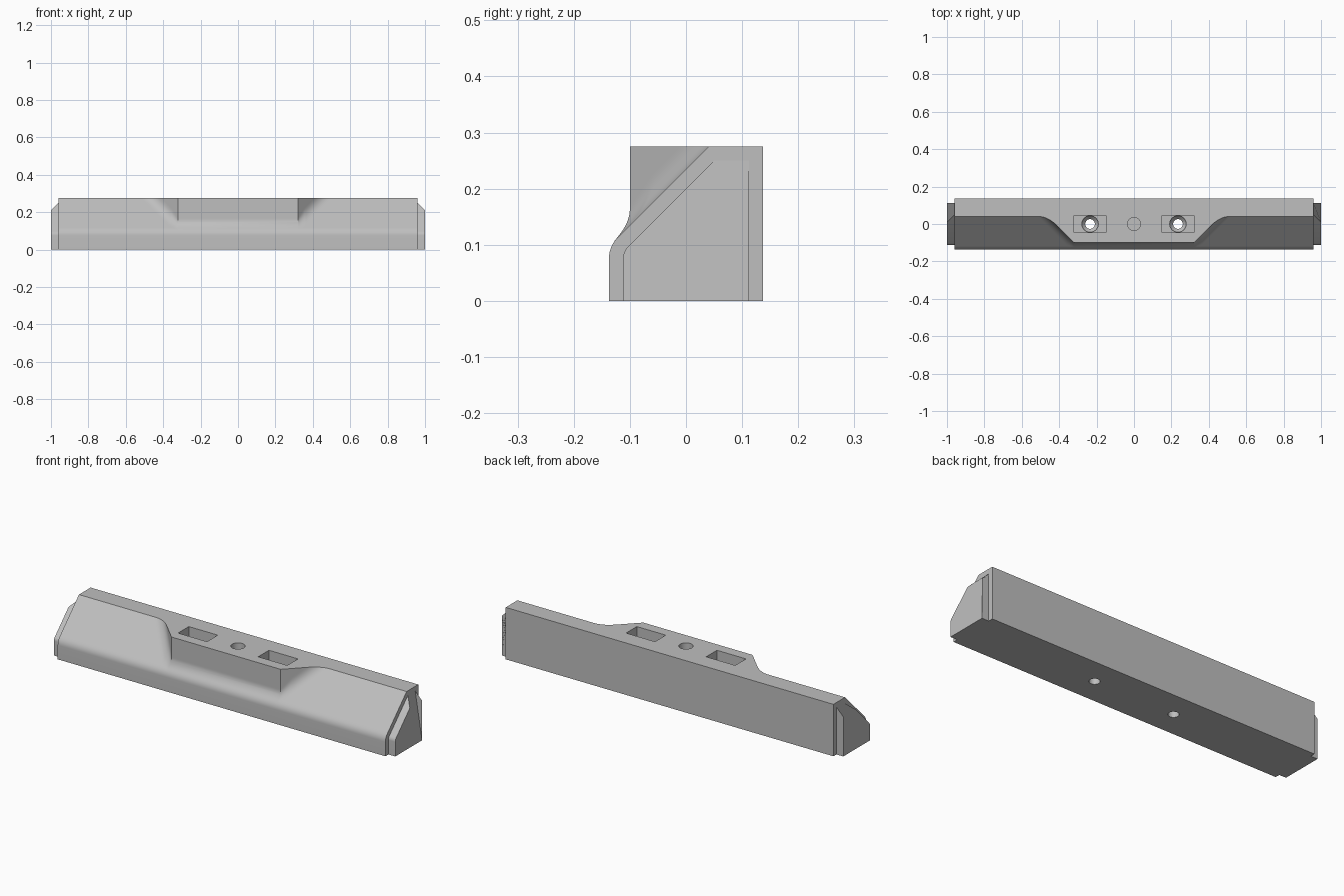
import bpy, bmesh, math

if "Cube" in bpy.data.objects:
    bpy.data.objects.remove(bpy.data.objects["Cube"])

grey = bpy.data.materials.new("light_grey")
grey.diffuse_color = (0.52, 0.52, 0.52, 1)
grey.use_nodes = True
grey.node_tree.nodes["Principled BSDF"].inputs["Base Color"].default_value = grey.diffuse_color


def finish(bm, name):
    bmesh.ops.recalc_face_normals(bm, faces=bm.faces)
    me = bpy.data.meshes.new(name)
    bm.to_mesh(me)
    bm.free()
    ob = bpy.data.objects.new(name, me)
    bpy.context.collection.objects.link(ob)
    me.materials.append(grey)
    return ob


def skin(rings, name):
    """Bridge equal-length closed rings and cap both ends."""
    bm = bmesh.new()
    vs = [[bm.verts.new(p) for p in r] for r in rings]
    n = len(vs[0])
    for a, b in zip(vs, vs[1:]):
        for i in range(n):
            j = (i + 1) % n
            bm.faces.new((a[i], a[j], b[j], b[i]))
    bm.faces.new(vs[0])
    bm.faces.new(vs[-1])
    return finish(bm, name)


def slope_front(z, y0, offset, r):
    """Upright front, rounded shoulder, then a 45 degree slope."""
    za = y0 + offset - r * math.tan(math.pi / 8)
    if z <= za:
        return y0
    if z < za + r * math.sin(math.pi / 4):
        return y0 + r - math.sqrt(r * r - (z - za) ** 2)
    return z - offset


def body_front(x, z):
    """Slope blended into the raised centre block by a soft fillet."""
    out = max(abs(x) - 0.32, 0)
    s, w = slope_front(z, -0.1375, 0.235, 0.055), -0.1 + out
    k = 0.03 + 0.02 * min(out / 0.04, 1)
    h = max(k - abs(s - w), 0)
    return min(s, w) - h * h / (4 * k)


# Main bar
TOP, BACK = 0.275, 0.1375
zs = [0] + [0.0745 + 0.0065 * i for i in range(7)] + [0.1135 + (TOP - 0.1135) * i / 32 for i in range(1, 33)]
half = [0.32 + 0.2 * i / 40 for i in range(41)] + [0.96]
xs = [-x for x in reversed(half)] + half
bar = skin([[(x, body_front(x, z), z) for z in zs] + [(x, BACK, TOP), (x, BACK, 0)]
            for x in xs], "main_bar")


# Cutters for the pockets and holes
def box(name, x, y, z0, z1, hx, hy):
    return skin([[(x - hx, y - hy, z), (x + hx, y - hy, z), (x + hx, y + hy, z), (x - hx, y + hy, z)]
                 for z in (z0, z1)], name)


def lathe(name, x, profile, n=32):
    return skin([[(x + r * math.cos(2 * math.pi * i / n), r * math.sin(2 * math.pi * i / n), z)
                  for i in range(n)] for r, z in profile], name)


cutters = [lathe("centre_hole_cutter", 0, [(0.035, 0.15), (0.035, 0.3)])]
for side in (-1, 1):
    x = side * 0.235
    cutters.append(box("pocket_cutter", x, 0, 0.15, 0.3, 0.085, 0.045))
    cutters.append(lathe("screw_hole_cutter", x, [(0.026, -0.05), (0.026, 0.12), (0.044, 0.14), (0.044, 0.16)]))
for c in cutters:
    c.hide_render = True
    c.hide_viewport = False
    m = bar.modifiers.new(c.name, 'BOOLEAN')
    m.operation, m.solver, m.object = 'DIFFERENCE', 'EXACT', c

# Apply the cuts and remove the cutters
bpy.context.view_layer.objects.active = bar
bar.select_set(True)
for m in list(bar.modifiers):
    bpy.ops.object.modifier_apply(modifier=m.name)
for c in cutters:
    bpy.data.objects.remove(c)

# End tabs, with the outer top edge chamfered
tz = [0] + [0.076 + 0.0204 * i / 6 for i in range(7)] + [0.21, 0.25]
tabs = []
for side in (-1, 1):
    ring = [(slope_front(z, -0.112, 0.2, 0.029), z) for z in tz] + [(0.112, 0.25), (0.112, 0.21), (0.112, 0)]
    inner = [(side * 0.955, y, z) for y, z in ring]
    outer = [(side * (1 - max(z - 0.21, 0)), y, z) for y, z in ring]
    tabs.append(skin([inner, outer], "end_tab"))

# Smooth the rounded faces, keep the edges sharp
for ob in [bar] + tabs:
    bpy.ops.object.select_all(action='DESELECT')
    ob.select_set(True)
    bpy.context.view_layer.objects.active = ob
    bpy.ops.object.shade_smooth_by_angle(angle=math.radians(25))
